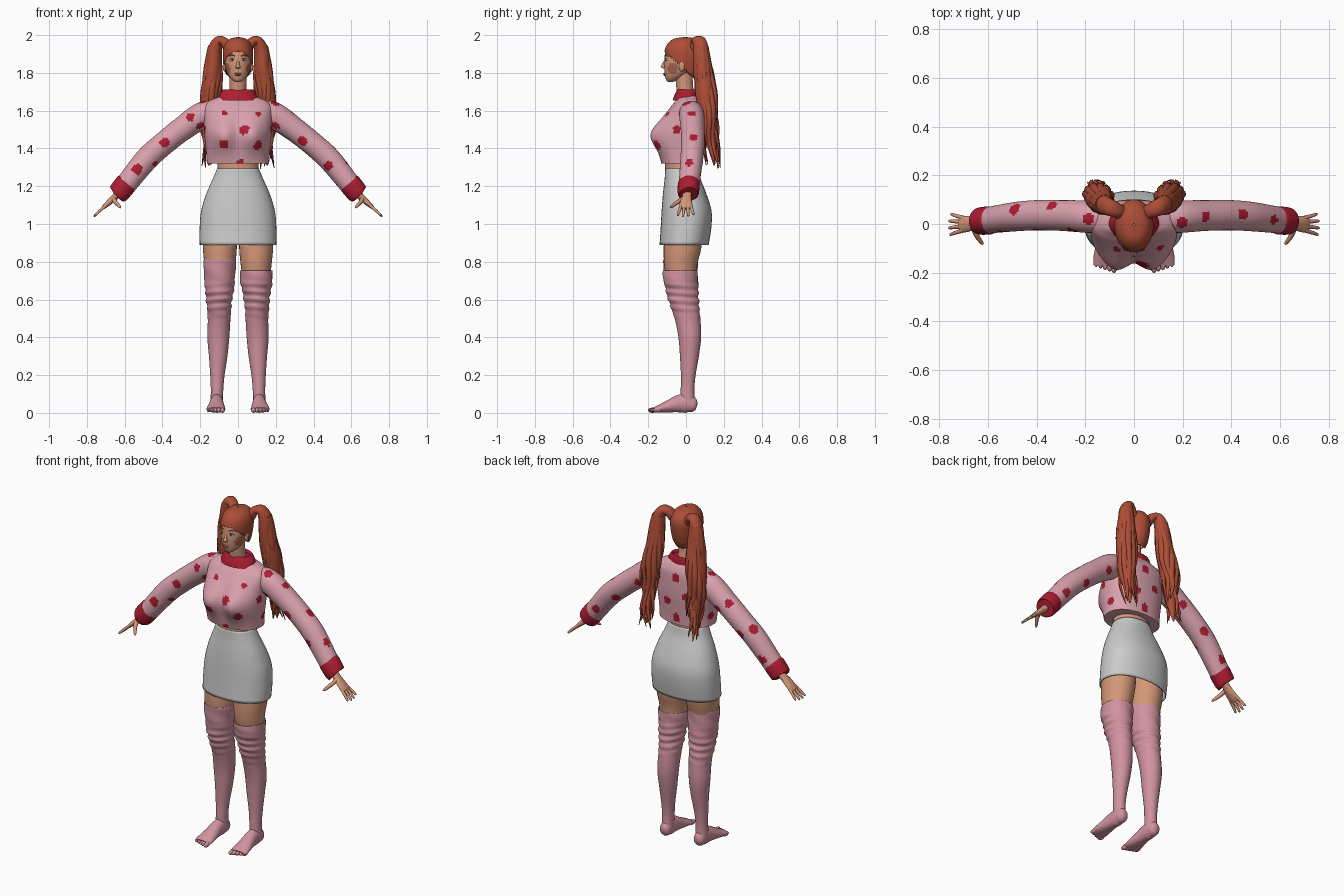
import bpy, bmesh, math, random
from mathutils import Vector
from mathutils.bvhtree import BVHTree

random.seed(4)
X, Y, Z = Vector((1, 0, 0)), Vector((0, 1, 0)), Vector((0, 0, 1))


def material(name, r, g, b):
    m = bpy.data.materials.new(name)
    m.diffuse_color = (r, g, b, 1)
    return m


SKIN = material("skin", .66, .31, .19)
HAIR = material("copper hair", .42, .075, .037)
PINK = material("sweater pink", .70, .36, .42)
RED = material("deep red", .42, .012, .03)
SOCK = material("stocking pink", .64, .29, .35)
GREY = material("skirt grey", .60, .60, .60)
WHITE = material("eye white", .75, .72, .70)
DARK = material("iris", .09, .09, .11)
LIPS = material("lips", .50, .16, .14)
BLUSH = material("cheek blush", .40, .13, .08)


def finish(name, bm, mats, solid=0):
    bmesh.ops.recalc_face_normals(bm, faces=bm.faces)
    for f in bm.faces:
        f.smooth = True
    me = bpy.data.meshes.new(name)
    bm.to_mesh(me)
    bm.free()
    for m in mats:
        me.materials.append(m)
    me.set_sharp_from_angle(angle=math.radians(55))
    ob = bpy.data.objects.new(name, me)
    bpy.context.collection.objects.link(ob)
    if solid:
        md = ob.modifiers.new("thickness", 'SOLIDIFY')
        md.thickness = solid
    return ob


def spline(rows, k):
    """Catmull-Rom interpolation of rows of numbers."""
    p = [rows[0]] + list(rows) + [rows[-1]]
    out = []
    for i in range(1, len(p) - 2):
        for j in range(k):
            t = j / k
            out.append([.5 * (2 * b + (c - a) * t + (2 * a - 5 * b + 4 * c - d) * t * t
                              + (3 * b - a - 3 * c + d) * t ** 3)
                        for a, b, c, d in zip(p[i - 1], p[i], p[i + 1], p[i + 2])])
    return out + [list(rows[-1])]


def tube(name, rows, mats, u=X, axis=None, n=24, k=4, s=1, e=2, caps=True,
         warp=None, paint=None, drop=None, solid=0):
    """Loft of ellipses; rows are (x, y, z, radius along u, other radius)."""
    rows = spline(rows, k)
    cen = [Vector((r[0] * s, r[1], r[2])) for r in rows]
    bm = bmesh.new()
    rings = []
    for i, r in enumerate(rows):
        t = axis or (cen[min(i + 1, len(cen) - 1)] - cen[max(i - 1, 0)]).normalized()
        a = (u - t * u.dot(t)).normalized()
        b = t.cross(a)
        ring = []
        for j in range(n):
            c, d = math.cos(math.tau * j / n), math.sin(math.tau * j / n)
            c = math.copysign(abs(c) ** (2 / e), c)
            d = math.copysign(abs(d) ** (2 / e), d)
            v = cen[i] + a * c * max(r[3], .001) + b * d * max(r[4], .001)
            ring.append(bm.verts.new(warp(v) if warp else v))
        rings.append(ring)
    for p, q in zip(rings, rings[1:]):
        for j in range(n):
            bm.faces.new((p[j], p[(j + 1) % n], q[(j + 1) % n], q[j]))
    if caps:
        bm.faces.new(rings[0])
        bm.faces.new(rings[-1])
    if drop:
        bmesh.ops.delete(bm, geom=[f for f in bm.faces if drop(f.calc_center_median())], context='FACES')
    if paint:
        paint(bm)
    return finish(name, bm, mats, solid)


def blob(name, loc, size, mat, n=16):
    bm = bmesh.new()
    bmesh.ops.create_uvsphere(bm, u_segments=n, v_segments=n // 2, radius=1)
    for v in bm.verts:
        v.co = Vector(loc) + Vector([c * d for c, d in zip(v.co, size)])
    return finish(name, bm, [mat])


# Sweater spots: approximate point and radius, snapped to the nearest surface
SPOTS = [(.02, -.2, 1.515, .028), (-.08, -.2, 1.405, .027), (.127, -.18, 1.40, .025),
         (-.075, -.12, 1.60, .017), (.115, -.12, 1.60, .017), (.015, -.14, 1.325, .02),
         (-.19, -.05, 1.50, .022), (.19, -.05, 1.50, .022), (.17, .0, 1.38, .022), (-.17, .0, 1.38, .022),
         (0, .1, 1.60, .025), (.06, .1, 1.45, .025), (-.07, .1, 1.50, .025), (0, .1, 1.36, .025),
         (-.255, -.03, 1.565, .024), (-.39, -.03, 1.43, .027), (-.535, -.04, 1.29, .029),
         (-.42, -.02, 1.30, .018), (-.34, .08, 1.53, .024), (-.49, .06, 1.41, .026), (-.19, .02, 1.65, .025),
         (.34, -.03, 1.433, .027), (.47, -.04, 1.30, .028), (.2, .0, 1.645, .024), (.3, .03, 1.59, .022),
         (.45, .04, 1.46, .024), (.57, .02, 1.32, .022), (.25, .1, 1.5, .024), (.4, .1, 1.36, .026),
         (.54, .09, 1.26, .026), (-.27, .1, 1.48, .024), (-.42, .1, 1.37, .026), (-.56, .08, 1.25, .025)]


def spots(bm):
    tree = BVHTree.FromBMesh(bm)
    hits = []
    for x, y, z, r in SPOTS:
        p, _, _, dist = tree.find_nearest(Vector((x, y, z)))
        if dist < .045:
            hits.append((p, r))
    for f in bm.faces:
        c = f.calc_center_median()
        if any((c - p).length < r for p, r in hits):
            f.material_index = 1


def bust(v):
    if v.y < 0:
        g = math.exp(-((abs(v.x) - .08) / .075) ** 2 - ((v.z - 1.47) / .085) ** 2)
        v.y -= .055 * g * min(1, -v.y / .08)
    return v


# Sweater body and collar, bare waist
tube("sweater_body", [(0, -.02, 1.32, .165, .11), (0, -.022, 1.38, .168, .115), (0, -.02, 1.48, .178, .12),
                      (0, -.008, 1.56, .18, .108), (0, .008, 1.62, .18, .088), (0, .015, 1.652, .15, .07),
                      (0, .013, 1.672, .105, .06), (0, .012, 1.69, .08, .05)],
     [PINK, RED], axis=Z, n=110, k=8, e=2.3, warp=bust, paint=spots)
tube("collar", [(0, .002, 1.655, .108, .072), (0, .006, 1.68, .1, .068), (0, .01, 1.705, .085, .06),
                (0, .01, 1.712, .075, .053), (0, .01, 1.70, .065, .045)], [RED], axis=Z, n=40)
tube("waist", [(0, -.02, 1.22, .125, .09), (0, -.025, 1.30, .108, .085), (0, -.025, 1.36, .11, .085)], [SKIN], axis=Z)

# Skirt
tube("skirt", [(0, -.022, 1.295, .11, .088), (0, -.018, 1.24, .133, .095), (0, -.007, 1.16, .168, .115),
               (0, .003, 1.07, .195, .132), (0, .0, .98, .203, .134), (0, -.01, .89, .203, .13)],
     [GREY], axis=Z, n=48, e=2.2, caps=False, solid=.006)

for s, side in ((1, "left"), (-1, "right")):
    # Sleeve and cuff
    tube(side + "_sleeve", [(.12, .025, 1.59, .06, .06), (.19, .03, 1.575, .066, .07), (.30, .035, 1.50, .063, .064),
                            (.40, .036, 1.42, .062, .062), (.487, .03, 1.34, .06, .062), (.60, .015, 1.20, .054, .056)],
         [PINK, RED], u=Y, s=s, n=48, k=12, paint=spots)
    tube(side + "_cuff", [(.588, .015, 1.218, .052, .054), (.594, .015, 1.211, .058, .059),
                          (.632, .012, 1.164, .056, .057), (.638, .012, 1.157, .05, .05)], [RED], u=Y, s=s, n=32)
    # Hand
    tube(side + "_palm", [(.615, .008, 1.18, .026, .022), (.65, .004, 1.145, .024, .018), (.685, 0, 1.112, .033, .015),
                          (.712, 0, 1.088, .033, .01), (.718, 0, 1.082, .025, .006)], [SKIN], u=Y, s=s, n=20)
    for i, (y, tip, ln) in enumerate([(-.026, -.043, .92), (-.009, -.016, 1.0), (.009, .012, .98), (.025, .04, .85)]):
        tube(f"{side}_finger_{i + 1}",
             [(.70, y, 1.098, .009, .009), (.70 + .033 * ln, (y + tip) / 2, 1.098 - .029 * ln, .008, .008),
              (.70 + .058 * ln, tip, 1.098 - .054 * ln, .006, .006), (.70 + .062 * ln, tip, 1.098 - .059 * ln, .002, .002)],
             [SKIN], u=Y, s=s, n=10, k=3)
    tube(side + "_thumb", [(.66, -.012, 1.135, .013, .013), (.648, -.045, 1.115, .011, .011),
                           (.628, -.075, 1.093, .008, .008), (.62, -.084, 1.085, .002, .002)], [SKIN], u=Z, s=s, n=10)

    # Thigh, wrinkled stocking and foot
    tube(side + "_thigh", [(.095, -.01, 1.02, .088, .1), (.096, -.018, .88, .09, .1), (.096, -.028, .78, .081, .087),
                           (.098, -.022, .68, .07, .075)], [SKIN], axis=Z, s=s, n=32)
    top = .75 if s > 0 else .81

    def folds(v, s=s):
        w = math.exp(-((v.z - .6) / .07) ** 2)
        a = math.atan2(v.y, v.x - .1 * s)
        g = .05 * w * math.sin(v.z * 150 + 1.2 * math.sin(a + s)) + .015 * math.sin(v.z * 60 + 3 * a) * (v.z > .5)
        v.x += (v.x - .1 * s) * g
        v.y += (v.y + .01) * g
        return v

    tube(side + "_stocking", [(.096, -.03, top - .004, .078, .084), (.096, -.03, top, .086, .092),
                              (.097, -.028, top - .06, .084, .09), (.098, -.02, .65, .076, .086),
                              (.1, -.01, .58, .066, .078), (.1, .008, .5, .06, .068), (.104, .02, .4, .058, .06),
                              (.105, .018, .3, .049, .05), (.109, .012, .2, .038, .039), (.111, .008, .12, .033, .036),
                              (.112, .01, .05, .034, .038)], [SOCK], axis=Z, s=s, n=40, k=10, warp=folds)
    tube(side + "_foot", [(.112, .056, .032, .012, .014), (.112, .045, .036, .028, .033), (.112, .01, .05, .034, .05),
                          (.113, -.035, .049, .036, .047), (.115, -.09, .035, .043, .033),
                          (.117, -.14, .022, .05, .021), (.118, -.17, .016, .048, .013)], [SOCK], u=X, s=s, n=24)
    for i in range(5):
        blob(f"{side}_toe_{i + 1}", (s * (.082 + .0185 * i), -.178 + .006 * i, .014),
             (.013 - .001 * i, .024, .014 - .001 * i), SOCK, 12)

    # Pigtail: thick core rising from the head, then wavy locks
    tube(side + "_pigtail", [(.05, .045, 1.93, .03, .03), (.075, .058, 1.965, .032, .024), (.105, .07, 1.968, .036, .026),
                             (.125, .08, 1.92, .042, .036), (.132, .088, 1.82, .05, .042), (.15, .1, 1.7, .048, .048),
                             (.155, .115, 1.58, .045, .046), (.15, .13, 1.48, .035, .036),
                             (.15, .14, 1.39, .02, .022), (.155, .15, 1.31, .004, .004)], [HAIR], u=Y, s=s, n=20, k=5)
    for i in range(11):
        a, end, rows = math.tau * i / 11, random.uniform(1.28, 1.44), []
        for j in range(11):
            f = j / 10
            spread = .022 + .02 * math.sin(math.pi * min(1, f * 1.1)) + .008 * f
            wave = .014 * f * math.sin(f * 13 + 2 * a)
            w = .02 * (1 - f) ** .5 + .002
            rows.append((.122 + .03 * min(1, f * 1.6) + spread * math.cos(a) + wave,
                         .082 + .062 * f + spread * math.sin(a) + .012 * f * math.cos(f * 12 + a),
                         1.94 + (end - 1.94) * f, w, w * .7))
        tube(f"{side}_lock_{i + 1}", rows, [HAIR], u=Vector((-s * math.sin(a), math.cos(a), 0)), s=s, n=8, k=3)

    # Eye, brow and ear
    blob(side + "_eye", (s * .031, -.104, 1.868), (.014, .006, .0065), WHITE)
    blob(side + "_iris", (s * .031, -.109, 1.868), (.006, .003, .006), DARK)
    tube(side + "_lash", [(.017, -.109, 1.871, .001, .001), (.031, -.11, 1.876, .002, .002), (.046, -.1, 1.872, .001, .001)],
         [DARK], u=Z, s=s, n=6)
    tube(side + "_brow", [(.015, -.111, 1.888, .002, .002), (.032, -.107, 1.894, .003, .002), (.05, -.094, 1.888, .001, .001)],
         [HAIR], u=Z, s=s, n=8)
    blob(side + "_ear", (s * .072, -.022, 1.835), (.009, .016, .028), SKIN)


def cheeks(bm):
    for f in bm.faces:
        c = f.calc_center_median()
        if ((c.y + .07) / .026) ** 2 + ((c.z - 1.825) / .03) ** 2 < 1 and abs(c.x) > .04:
            f.material_index = 1


# Neck, head and face
tube("neck", [(0, .01, 1.66, .055, .05), (0, -.005, 1.71, .045, .045), (0, -.012, 1.80, .044, .046)], [SKIN], axis=Z)
tube("head", [(0, -.083, 1.752, .012, .012), (0, -.076, 1.76, .027, .028), (0, -.06, 1.778, .045, .05),
              (0, -.044, 1.805, .06, .069), (0, -.031, 1.84, .069, .085), (0, -.021, 1.88, .073, .093),
              (0, -.014, 1.92, .072, .094), (0, -.01, 1.955, .06, .08), (0, -.008, 1.975, .035, .05),
              (0, -.008, 1.98, .005, .005)], [SKIN, BLUSH], axis=Z, n=64, k=6, paint=cheeks)
tube("nose", [(0, -.108, 1.868, .006, .006), (0, -.118, 1.845, .008, .01), (0, -.122, 1.831, .013, .012),
              (0, -.113, 1.822, .008, .006)], [SKIN], axis=Z, n=16)
blob("upper_lip", (0, -.113, 1.796), (.019, .008, .0045), LIPS)
blob("lower_lip", (0, -.111, 1.789), (.016, .009, .005), LIPS)

# Hair cap, cut away along a sloping hairline
tube("hair_cap", [(0, -.0, 1.765, .05, .06), (0, -.005, 1.80, .068, .085), (0, -.008, 1.84, .076, .1),
                  (0, -.008, 1.88, .08, .107), (0, -.006, 1.92, .079, .107), (0, -.004, 1.955, .068, .093),
                  (0, -.003, 1.98, .043, .062), (0, -.003, 1.99, .005, .005)],
     [HAIR], axis=Z, n=64, k=8, caps=False, solid=.005,
     drop=lambda c: c.z < 1.865 - .9 * (c.y + .06))
